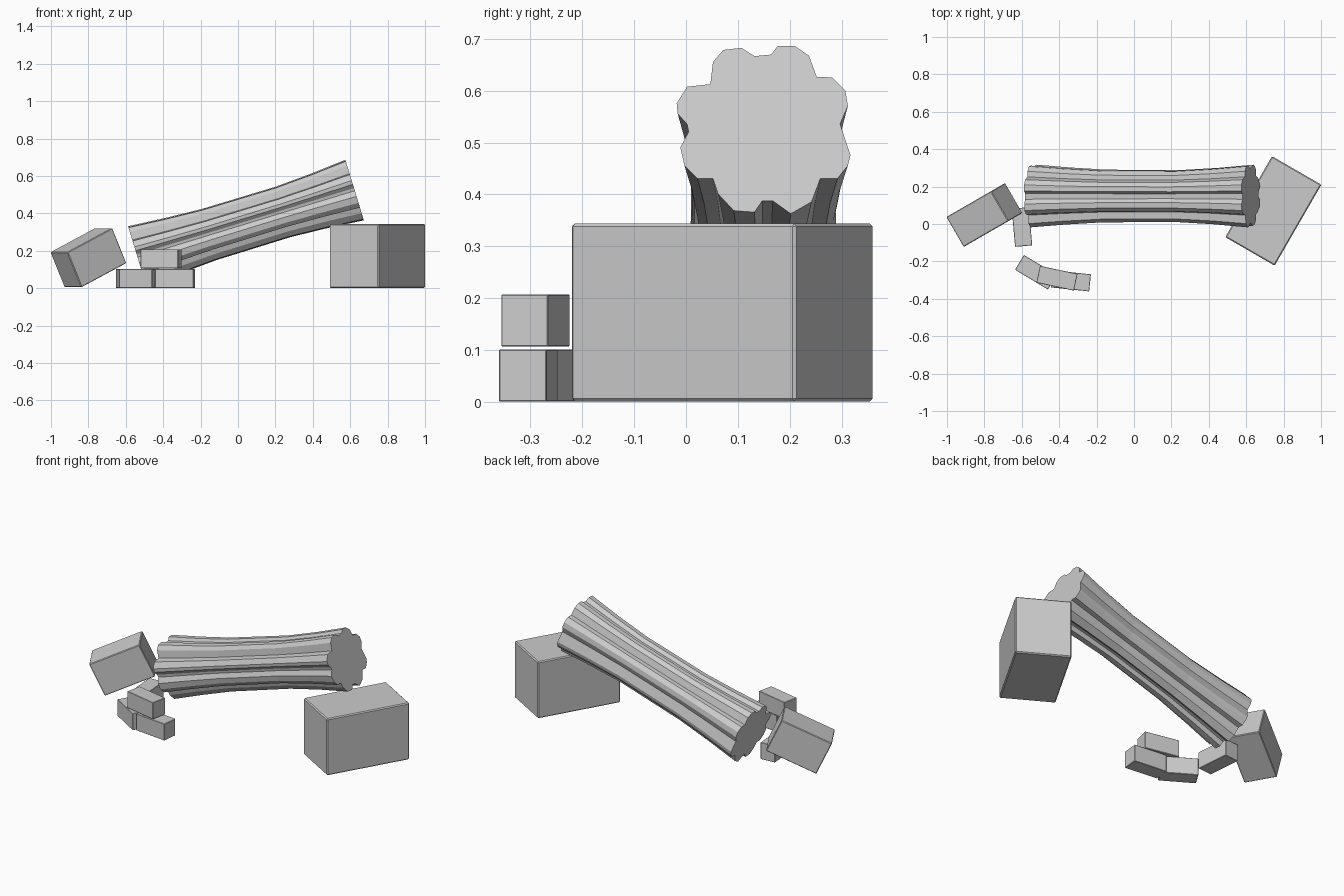
import bpy, bmesh
from math import radians
from mathutils import Vector

if "Cube" in bpy.data.objects:
    bpy.data.objects.remove(bpy.data.objects["Cube"])


def block(name, size, loc, rot=(0, 0, 0), bevel=0.004):
    """Stone block with slightly worn edges."""
    bm = bmesh.new()
    bmesh.ops.create_cube(bm, size=1)
    bmesh.ops.scale(bm, vec=Vector(size), verts=bm.verts)
    bmesh.ops.bevel(bm, geom=bm.edges[:], offset=bevel, segments=1, affect='EDGES')
    me = bpy.data.meshes.new(name)
    bm.to_mesh(me)
    bm.free()
    ob = bpy.data.objects.new(name, me)
    ob.location = loc
    ob.rotation_euler = [radians(a) for a in rot]
    bpy.context.collection.objects.link(ob)
    return ob


# Large support block and the tipped block
block("support_block", (0.305, 0.5, 0.343), (0.745, 0.07, 0.1725), (0, 0, -30), 0.006)
block("tipped_block", (0.306, 0.185, 0.207), (-0.80, 0.048, 0.163), (0, -25, 30))

# Small rubble bricks: x, y, z, turn
bricks = [(-0.5245, -0.258, 0.051, -31), (-0.337, -0.304, 0.051, -6),
          (-0.412, -0.290, 0.157, -12), (-0.599, -0.016, 0.051, 95)]
for i, (x, y, z, a) in enumerate(bricks):
    block(f"brick_{i + 1}", (0.205, 0.092, 0.101), (x, y, z), (0, 0, a), 0.002)

# Fluted column: worn eight-lobed outline (y, z) as seen end-on
outline = [(-.02, .575), (0, .607), (.045, .612), (.05, .655), (.07, .678), (.105, .682),
           (.13, .666), (.162, .669), (.175, .686), (.207, .686), (.235, .667), (.25, .626),
           (.28, .625), (.305, .6), (.31, .57), (.295, .535), (.315, .475), (.31, .455),
           (.29, .43), (.257, .43), (.24, .385), (.2, .362), (.165, .387), (.145, .387),
           (.13, .365), (.09, .368), (.06, .4), (.05, .43), (.02, .43), (-.005, .455),
           (-.013, .49), (.003, .52), (.0, .535), (-.018, .555)]
stations = [(-.5, 1), (-.34, .91), (-.17, .84), (.17, .83), (.34, .9), (.5, 1)]
length = 1.215

bm = bmesh.new()
rings = [[bm.verts.new((t * length, (y - .148) * s, (z - .524) / .957 * s))
          for y, z in outline] for t, s in stations]
n = len(outline)
for a, b in zip(rings, rings[1:]):
    for i in range(n):
        j = (i + 1) % n
        bm.faces.new((a[i], a[j], b[j], b[i]))
bm.faces.new(rings[0])
bm.faces.new(rings[-1][::-1])
bmesh.ops.recalc_face_normals(bm, faces=bm.faces[:])
me = bpy.data.meshes.new("fallen_column")
bm.to_mesh(me)
bm.free()
column = bpy.data.objects.new("fallen_column", me)
column.location = (0.0425, 0.15, 0.347)
column.rotation_euler = (0, radians(-17), 0)
bpy.context.collection.objects.link(column)
